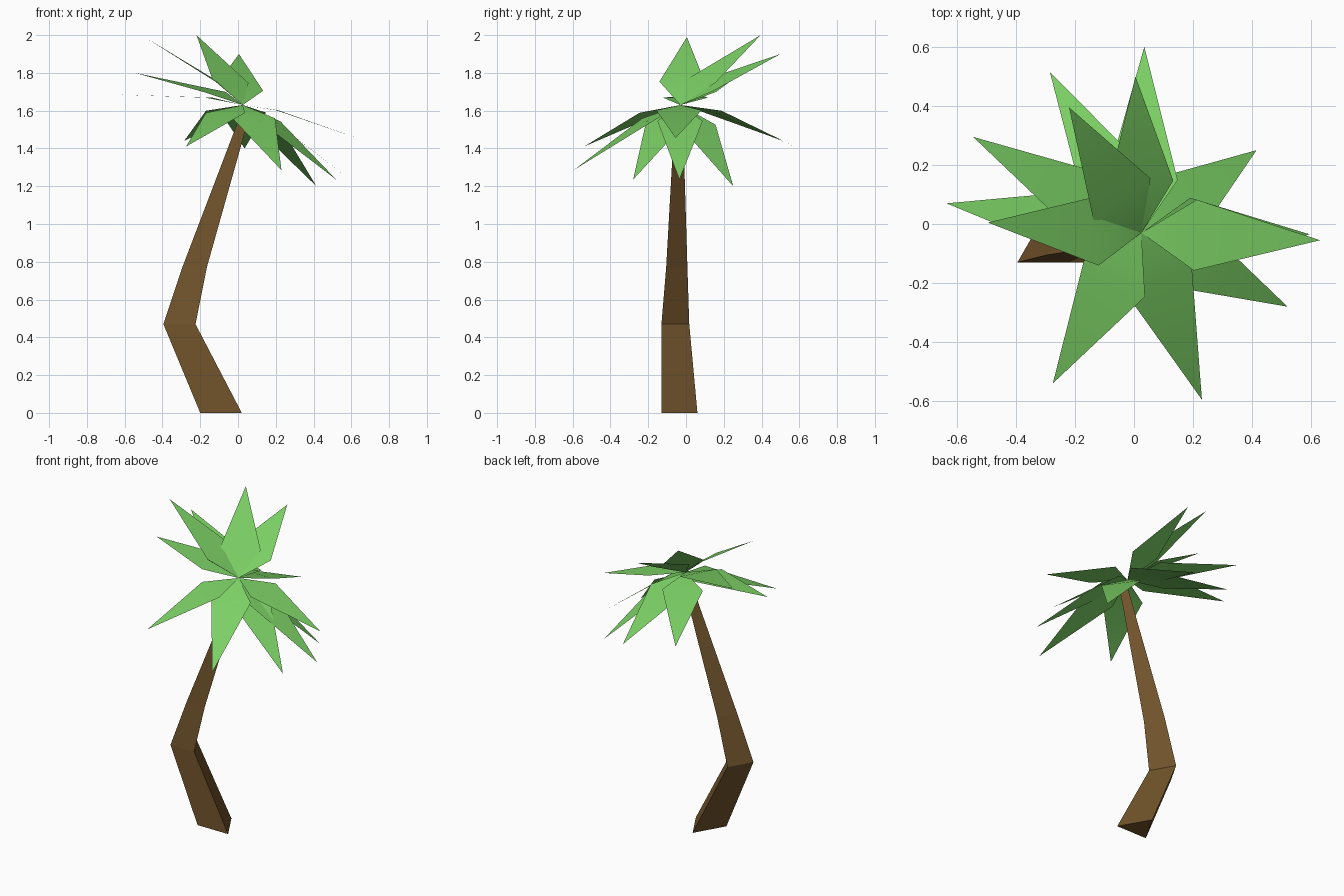
import bpy, bmesh
from math import sin, cos, atan2, hypot
from mathutils import Vector

if "Cube" in bpy.data.objects:
    bpy.data.objects.remove(bpy.data.objects["Cube"])


def material(name, rgb):
    m = bpy.data.materials.new(name)
    m.diffuse_color = (*rgb, 1)
    m.use_nodes = True
    m.node_tree.nodes["Principled BSDF"].inputs["Base Color"].default_value = m.diffuse_color
    return m


def make_object(name, bm, mat, smooth):
    me = bpy.data.meshes.new(name)
    for f in bm.faces:
        f.smooth = smooth
    bm.to_mesh(me)
    bm.free()
    me.materials.append(mat)
    bpy.context.collection.objects.link(bpy.data.objects.new(name, me))


bark = material("bark", (0.17, 0.09, 0.025))
green = material("leaf_green", (0.2, 0.63, 0.13))

# Trunk: bent, tapering three-sided column; rings are left x, front y, z, width
bm = bmesh.new()
rings = []
for x, y, z, w in [(-0.20, -0.13, 0, 0.22), (-0.395, -0.13, 0.47, 0.17),
                   (-0.295, -0.105, 0.77, 0.13), (0.01, -0.06, 1.57, 0.05)]:
    rings.append([bm.verts.new(p) for p in
                  ((x, y, z), (x + w, y, z), (x + w / 2, y + w * 0.866, z))])
for a, b in zip(rings, rings[1:]):
    for i in range(3):
        j = (i + 1) % 3
        bm.faces.new((a[i], a[j], b[j], b[i]))
bm.faces.new(rings[0][::-1])
bm.faces.new(rings[-1])
make_object("trunk", bm, bark, False)

# Leaves: drooping kites from a common root; tip position and roll
root = Vector((0.025, -0.03, 1.63))
tips = [(0.035, 0.60, 1.40, 0), (-0.285, 0.515, 1.44, 0),
        (-0.545, 0.295, 1.80, 0), (-0.635, 0.07, 1.685, 0),
        (-0.495, 0.005, 1.99, 0), (-0.22, 0.395, 2.0, -0.15),
        (0.005, 0.50, 1.90, -0.3), (0.415, 0.25, 1.20, 0),
        (0.63, -0.055, 1.455, 0), (0.595, -0.035, 1.235, 0),
        (0.52, -0.28, 1.235, 0), (0.23, -0.595, 1.285, 0),
        (-0.275, -0.54, 1.41, 0)]


def leaf(i, x, y, z, roll):
    tip = Vector((x, y, z))
    d = tip - root
    run = hypot(d.x, d.y)
    flat = Vector((d.x, d.y, 0)) / run
    pitch = atan2(d.z, run) + 0.13
    along = flat * cos(pitch) + Vector((0, 0, sin(pitch)))
    side = Vector((-flat.y, flat.x, 0))
    across = side * cos(roll) + along.cross(side) * sin(-roll)
    mid = root + along * 0.185
    bm = bmesh.new()
    r, a, t, b = [bm.verts.new(p) for p in
                  (root, mid - across * 0.12, tip, mid + across * 0.12)]
    bm.faces.new((r, a, b))
    bm.faces.new((a, t, b))
    make_object(f"leaf_{i + 1}", bm, green, True)


for i, t in enumerate(tips):
    leaf(i, *t)
